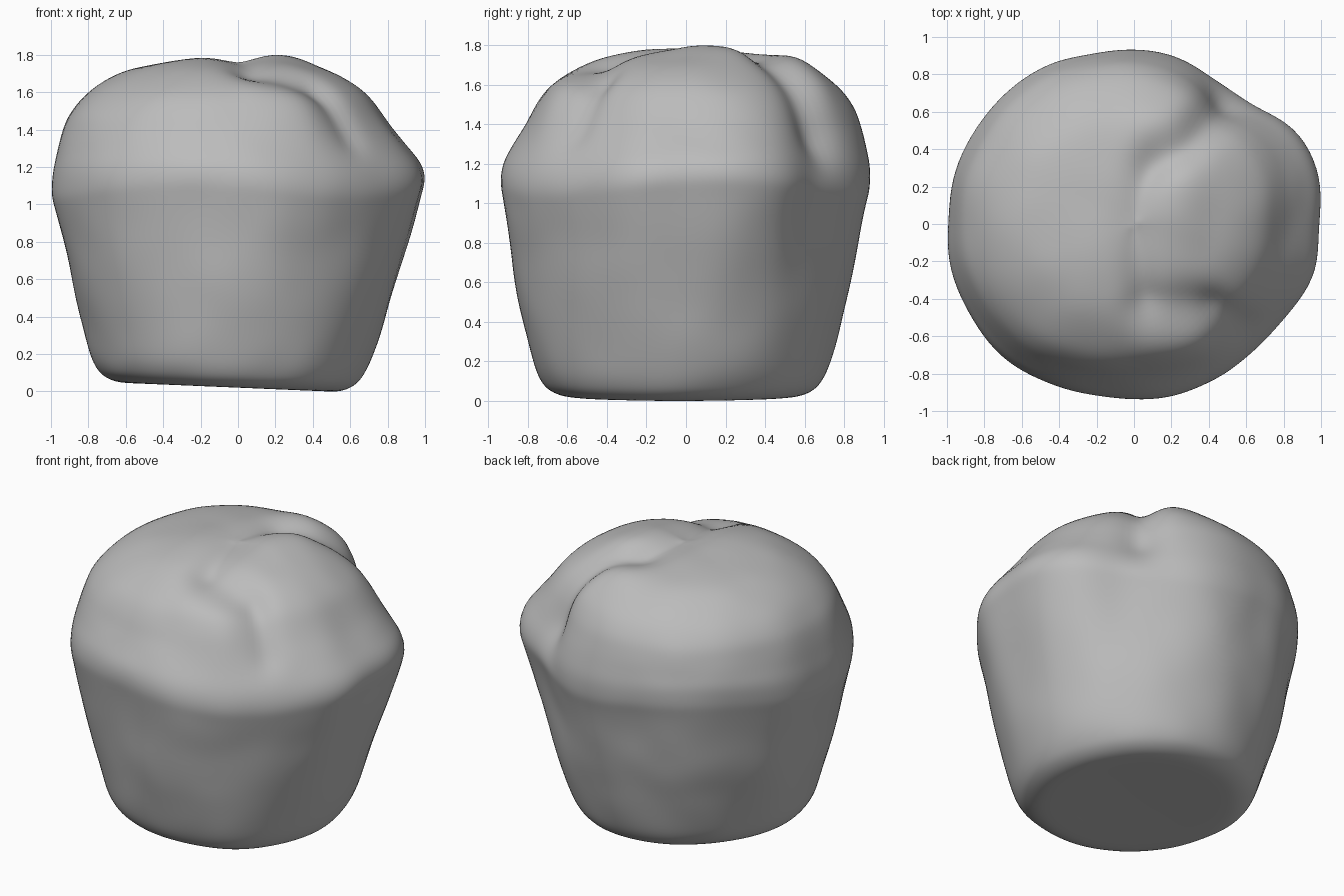
import bpy, bmesh, math
from mathutils import Vector, noise

if "Cube" in bpy.data.objects:
    bpy.data.objects.remove(bpy.data.objects["Cube"])

SEG = 128
RIM_Z = 1.1

# Rim outline: radius every 15 degrees, counter-clockwise from +x
RIM = [.99, 1.015, .995, .9, .89, .92, .94, .94, .975, .98, .985, 1.0,
       .99, 1.01, 1.0, .995, .965, .945, .94, .945, .94, .94, .965, 1.0]
# Side profile as (radius, height), from the base centre to the crown
WALL = [(0, .035), (.3, .03), (.5, .025), (.6, .03), (.67, .06), (.715, .11),
        (.755, .2), (.812, .4), (.865, .6), (.907, .8), (.95, 1.0), (.97, 1.1)]
DOME = [(.96, 1.2), (.92, 1.3), (.873, 1.4), (.82, 1.5), (.735, 1.6),
        (.58, 1.7), (.42, 1.75), (.22, 1.775), (0, 1.78)]
PROFILE = WALL + DOME


def spline(p0, p1, p2, p3, t):
    return .5 * (2 * p1 + (p2 - p0) * t + (2 * p0 - 5 * p1 + 4 * p2 - p3) * t * t
                 + (3 * p1 - p0 - 3 * p2 + p3) * t ** 3)


def rim_radius(a):
    n = len(RIM)
    f = a / math.tau * n
    i = int(f)
    return spline(*[RIM[(i + k) % n] for k in (-1, 0, 1, 2)], f - i)


def profile_point(u):
    i = min(int(u), len(PROFILE) - 2)
    pts = [Vector(PROFILE[min(max(i + k, 0), len(PROFILE) - 1)]) for k in (-1, 0, 1, 2)]
    return spline(*pts, u - i)


def smoothstep(t):
    t = max(0, min(1, t))
    return t * t * (3 - 2 * t)


def near_path(p, path, width):
    """Soft falloff around a polyline seen from above."""
    best = 9
    for a, b in zip(path, path[1:]):
        a, b = Vector(a), Vector(b)
        t = max(0, min(1, (p - a).dot(b - a) / (b - a).length_squared))
        best = min(best, (p - a.lerp(b, t)).length)
    return math.exp(-(best / width) ** 2)


# Creases, dents and lumps on the crown: (path, width, outward change)
FEATURES = [
    ([(.12, .35), (.28, .43), (.45, .6), (.58, .74)], .1, -.07),   # back crease
    ([(.1, .52), (.22, .58)], .18, .03),                           # back lump
    ([(.2, .08), (.26, .18)], .17, .035),                          # crown lump
    ([(-.22, -.12), (-.18, -.08)], .2, .018),                      # crown high point
    ([(.04, -.4), (0, 0), (.04, .28)], .1, -.035),                 # crown valley
    ([(.1, -.45), (.38, -.45)], .12, -.045),                       # front dent
    ([(.45, -.44), (.6, -.55)], .055, -.04),                       # front crease
    ([(.1, -.65), (.35, -.63)], .1, .025),                         # front lip
]


def surface_point(u, a):
    r, z = profile_point(u)
    r = max(r, 0)
    rise = (z - RIM_Z) / .69
    low = max(0, 1 - z / RIM_Z)
    # the irregular outline fades towards the base and crown
    if rise < 0:
        fade = math.sin(math.pi / 2 * max(0, z / RIM_Z)) ** 2.5
    else:
        fade = math.cos(math.pi / 2 * min(1, rise))
    r *= 1 + (rim_radius(a) / .972 - 1) * fade
    # the crown leans to one side
    r -= .082 * math.cos(a + .5) * smoothstep(rise / .6) * min(1, r * 2)
    p = Vector((r * math.cos(a) - .045 * low, r * math.sin(a) - .03 * low, z))
    # gentle hand-shaped unevenness
    bump = noise.noise(p * 2.4) * .014 + noise.noise(p * 5) * .006
    side = Vector((math.cos(a), math.sin(a), 0)) * min(1, r * 2)
    crown = smoothstep(rise / .4)
    outward = side.lerp(Vector((p.x, p.y, p.z - .9)).normalized(), crown)
    if crown > 0:
        flat = Vector((p.x, p.y))
        bump += crown * sum(d * near_path(flat, path, w) for path, w, d in FEATURES)
    p += outward * bump
    # the rim droops a little unevenly
    p.z += math.exp(-(rise / .3) ** 2) * .035 * math.sin(3 * a + 1)
    # the base is a little higher on one side
    p.z -= .045 * p.x * low ** 3
    return p


def loft(name, rings_per_span=5):
    bm = bmesh.new()
    count = (len(PROFILE) - 1) * rings_per_span
    bottom = bm.verts.new(surface_point(0, 0))
    rings = []
    for j in range(1, count):
        rings.append([bm.verts.new(surface_point(j / rings_per_span, i * math.tau / SEG))
                      for i in range(SEG)])
    top = bm.verts.new(surface_point(count / rings_per_span, 0))
    for i in range(SEG):
        k = (i + 1) % SEG
        bm.faces.new((bottom, rings[0][k], rings[0][i]))
        bm.faces.new((top, rings[-1][i], rings[-1][k]))
        for lo, hi in zip(rings, rings[1:]):
            bm.faces.new((lo[i], lo[k], hi[k], hi[i]))
    # relax the surface so the rim and creases stay soft
    for _ in range(6):
        bmesh.ops.smooth_vert(bm, verts=bm.verts, factor=.5,
                              use_axis_x=True, use_axis_y=True, use_axis_z=True)
    for f in bm.faces:
        f.smooth = True
    mesh = bpy.data.meshes.new(name)
    bm.to_mesh(mesh)
    bm.free()
    obj = bpy.data.objects.new(name, mesh)
    bpy.context.collection.objects.link(obj)
    return obj


grey = bpy.data.materials.new("plain grey")
grey.use_nodes = True
grey.diffuse_color = (.5, .5, .5, 1)
grey.node_tree.nodes["Principled BSDF"].inputs["Base Color"].default_value = (.5, .5, .5, 1)

muffin = loft("muffin")
muffin.data.materials.append(grey)
# stand on the ground
lowest = min(v.co.z for v in muffin.data.vertices)
for v in muffin.data.vertices:
    v.co.z -= lowest
